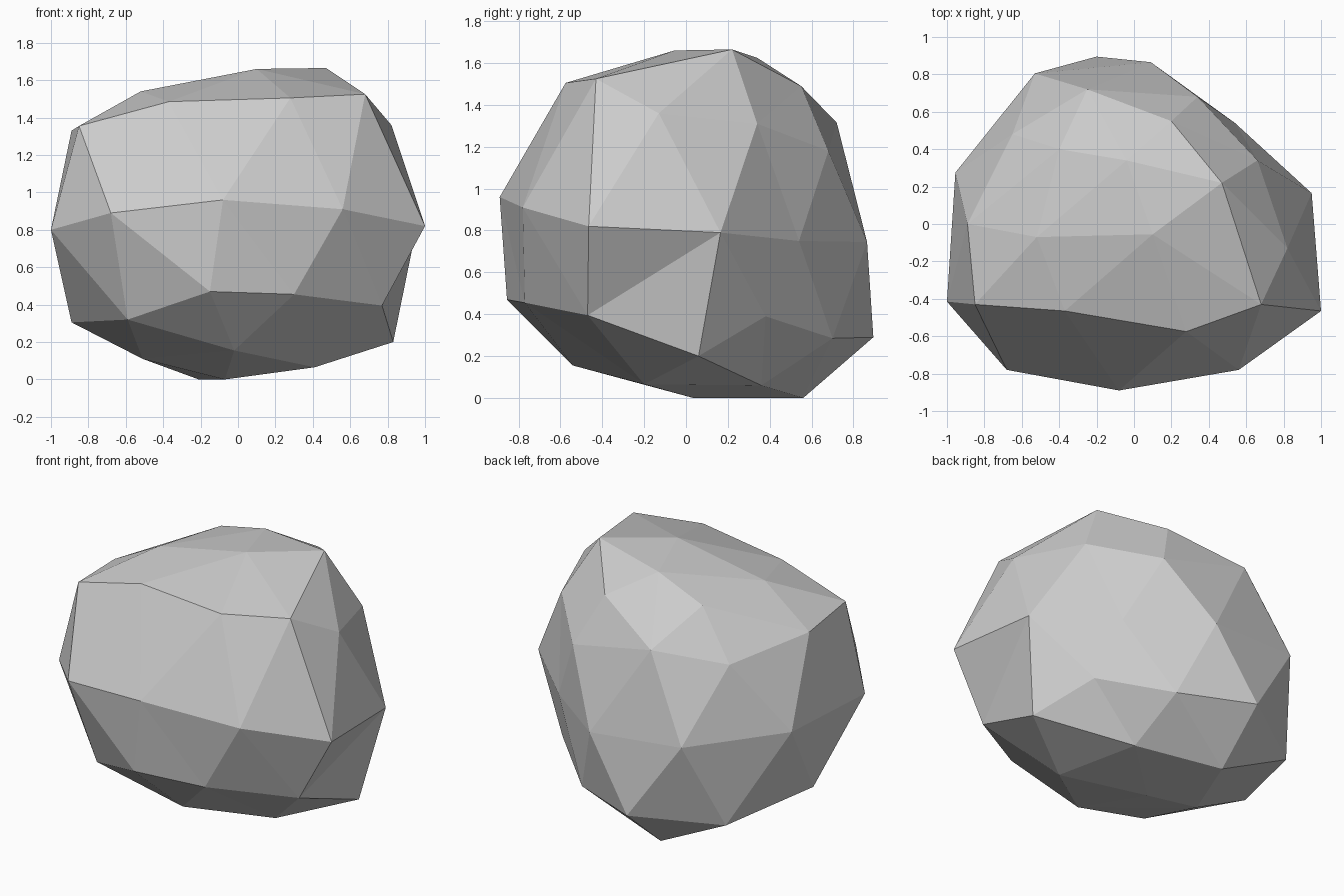
import bpy, bmesh
from mathutils import Vector

# Corner points of the boulder, grouped in bands from base to crown
BASE = [(-.21, .56, 0), (-.07, .035, 0), (.41, -.2, .065), (.295, .36, .06),
        (-.51, -.03, .11), (-.02, -.54, .155)]
LOWER = [(.83, .06, .2), (.77, -.47, .395), (.30, -.77, .455), (-.15, -.855, .47),
         (-.59, -.61, .32), (-.89, -.04, .305), (-.69, .575, .235), (-.2, .895, .29),
         (.26, .70, .285), (.624, .38, .39)]
MIDDLE = [(1, -.465, .82), (.56, -.78, .91), (-.08, -.89, .96), (-.68, -.78, .89),
          (-1, -.415, .8), (-.955, .275, .8), (-.53, .805, .785), (.09, .865, .745),
          (.54, .54, .75), (.95, .165, .79)]
UPPER = [(.82, -.13, 1.36), (.68, -.43, 1.525), (.28, -.575, 1.505), (-.37, -.465, 1.485),
         (-.85, -.43, 1.355), (-.89, 0, 1.33), (-.65, .48, 1.235), (-.25, .72, 1.315),
         (.34, .68, 1.18), (.66, .34, 1.31)]
CROWN = [(.2, .55, 1.49), (-.4, .4, 1.525), (-.52, -.07, 1.54), (.1, -.055, 1.66),
         (.47, .22, 1.665), (-.04, .34, 1.625)]

centre = Vector((0, 0, .83))
points = [Vector(p) for band in (BASE, LOWER, MIDDLE, UPPER, CROWN) for p in band]

# Triangulate the corners on a sphere, then move each one to its real place
bm = bmesh.new()
verts = []
for p in points:
    d = p - centre
    verts.append(bm.verts.new(Vector((d.x, d.y / .9, d.z / .83)).normalized()))
bmesh.ops.convex_hull(bm, input=verts)
for v, p in zip(verts, points):
    v.co = p
bmesh.ops.recalc_face_normals(bm, faces=bm.faces)
for f in bm.faces:
    f.smooth = False

mesh = bpy.data.meshes.new("boulder")
bm.to_mesh(mesh)
bm.free()

# Plain grey stone
stone = bpy.data.materials.new("grey stone")
stone.diffuse_color = (.6, .6, .6, 1)
mesh.materials.append(stone)
boulder = bpy.data.objects.new("boulder", mesh)
bpy.context.collection.objects.link(boulder)
